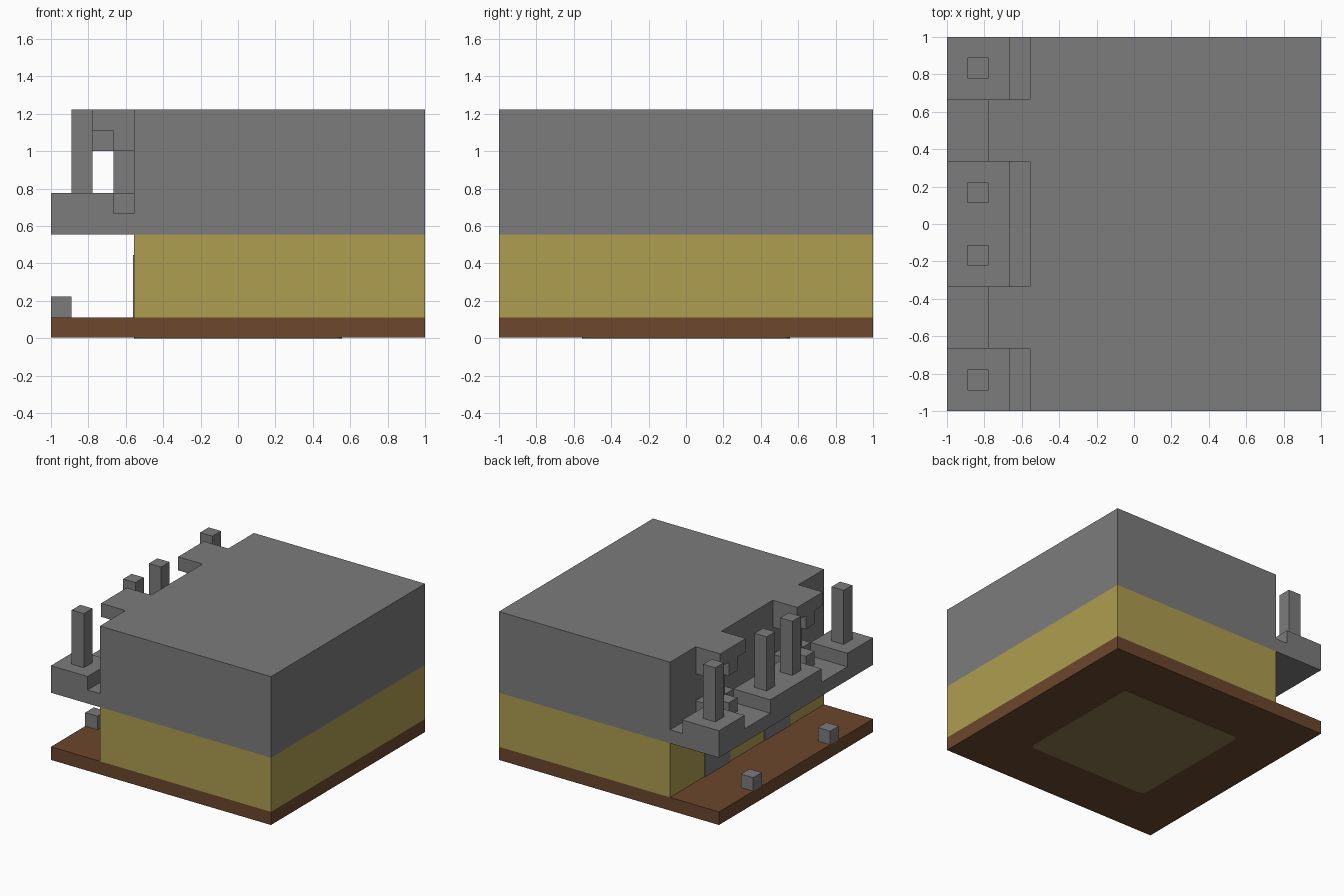
import bpy
import bmesh

U = 1 / 9  # grid step: the model is 18 steps wide

default_cube = bpy.data.objects.get("Cube")
if default_cube:
    bpy.data.objects.remove(default_cube, do_unlink=True)


def material(name, rgb):
    mat = bpy.data.materials.new(name)
    mat.use_nodes = True
    colour = (*rgb, 1)
    mat.diffuse_color = colour
    mat.node_tree.nodes["Principled BSDF"].inputs["Base Color"].default_value = colour
    return mat


stone = material("stone grey", (0.2, 0.2, 0.2))
plaster = material("straw yellow", (0.42, 0.34, 0.08))
earth = material("earth brown", (0.15, 0.063, 0.026))
faded = material("faded straw", (0.26, 0.18, 0.07))


def box(name, mat, x, y, z, mirrored=False, round_corners=0):
    """Box between grid limits, optionally mirrored front to back."""
    bm = bmesh.new()
    bmesh.ops.create_cube(bm, size=1)
    for v in bm.verts:
        for axis, (low, high) in enumerate((x, y, z)):
            v.co[axis] = U * (high if v.co[axis] > 0 else low)
    if round_corners:
        upright = [e for e in bm.edges
                   if abs(e.verts[0].co.z - e.verts[1].co.z) > 1e-5]
        bmesh.ops.bevel(bm, geom=upright, offset=round_corners * U,
                        segments=4, profile=0.5, affect='EDGES')
    mesh = bpy.data.meshes.new(name)
    bm.to_mesh(mesh)
    bm.free()
    mesh.materials.append(mat)
    obj = bpy.data.objects.new(name, mesh)
    bpy.context.collection.objects.link(obj)
    if mirrored:
        mirror = obj.modifiers.new("front and back", 'MIRROR')
        mirror.use_axis = (False, True, False)
        mirror.use_mirror_merge = False
    return obj


# Ground slab with a rounded patch underneath
box("ground_slab", earth, (-9, 9), (-9, 9), (0.03, 1))
box("underside_patch", faded, (-5, 5), (-5, 5), (0, 0.06), round_corners=0.4)

# Main body
box("lower_storey", plaster, (-5, 9), (-9, 9), (1, 5))
box("upper_storey", stone, (-5, 9), (-9, 9), (5, 11))
box("door", stone, (-5.05, -5), (2, 5), (1, 4), mirrored=True)

# Balcony floor, raised blocks and posts
box("balcony_floor", stone, (-9, -5), (-9, 9), (5, 6))
box("end_block", stone, (-9, -6), (6, 9), (6, 7), mirrored=True)
box("middle_block", stone, (-9, -6), (-3, 3), (6, 7))
box("end_post", stone, (-8, -7), (7, 8), (7, 11), mirrored=True)
box("middle_post", stone, (-8, -7), (1, 2), (7, 11), mirrored=True)

# Wall columns with stepped foot and stepped canopy
box("column_foot", stone, (-6, -5), (3, 6), (6, 7), mirrored=True)
box("column_step", stone, (-7, -6), (4, 5), (6, 7), mirrored=True)
box("column_shaft", stone, (-6, -5), (4, 5), (7, 9), mirrored=True)
box("column_capital", stone, (-6, -5), (3, 6), (9, 10), mirrored=True)
box("capital_bracket", stone, (-7, -6), (4, 5), (9, 10), mirrored=True)
box("canopy", stone, (-7, -5), (3, 6), (10, 11), mirrored=True)

# Low bollards by the path
box("bollard", stone, (-9, -8), (4, 5), (1, 2), mirrored=True)
